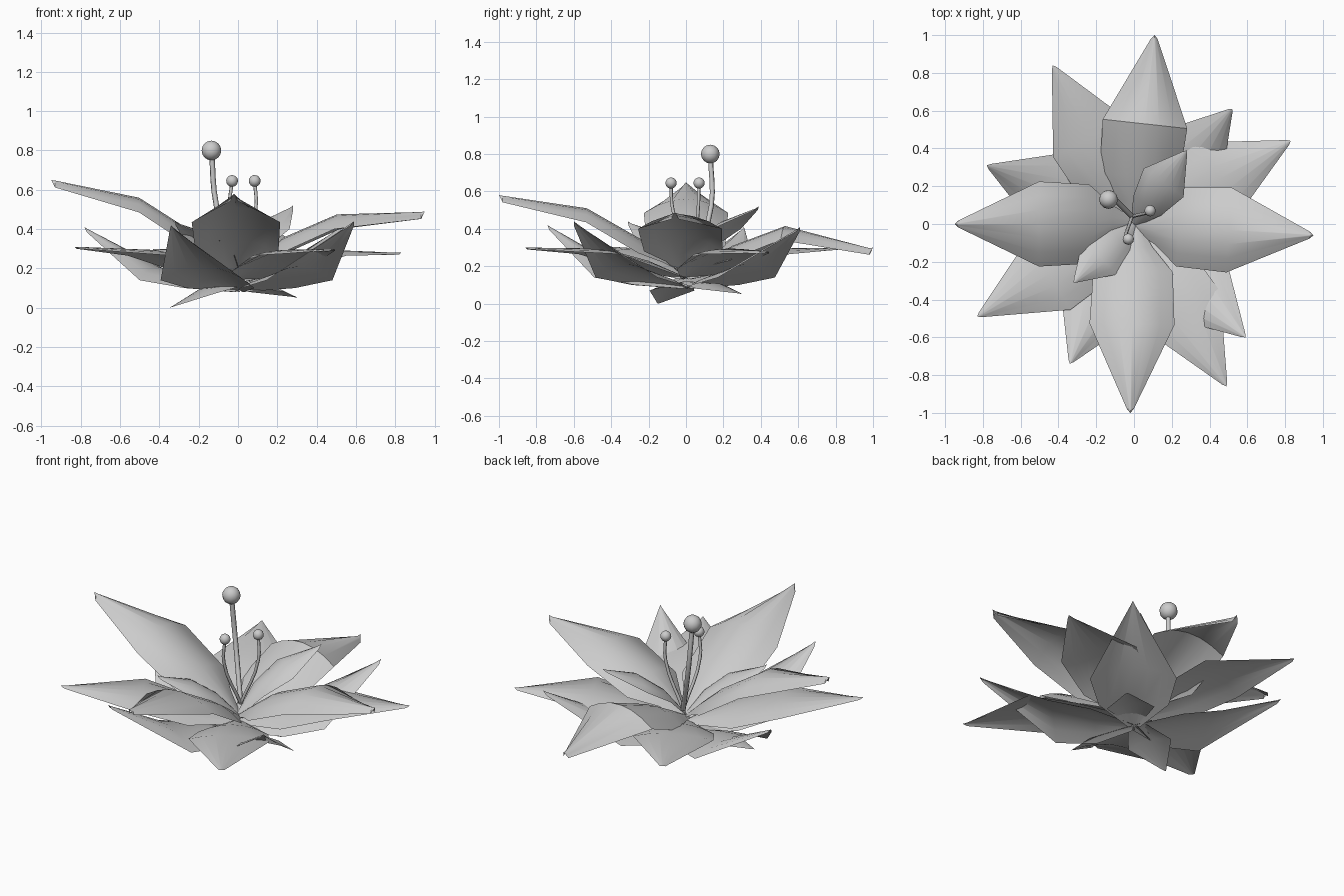
import bpy, bmesh, math
from mathutils import Vector

if "Cube" in bpy.data.objects:
    bpy.data.objects.remove(bpy.data.objects["Cube"])

COLS = 7


def petal(name, tip, rows):
    """Arched petal sheet. rows: (fraction to tip, half width, centre z, edge drop)."""
    length = math.hypot(tip[0], tip[1])
    d = Vector((tip[0] / length, tip[1] / length, 0))
    side = Vector((-d.y, d.x, 0))
    bm = bmesh.new()
    grid = []
    for f, hw, z, drop in rows:
        row = []
        for i in range(COLS):
            s = 2 * i / (COLS - 1) - 1
            p = d * (length * f) + side * (hw * s)
            p.z = z - drop * s * s
            row.append(bm.verts.new(p))
        grid.append(row)
    for a, b in zip(grid, grid[1:]):
        for i in range(COLS - 1):
            bm.faces.new((a[i], b[i], b[i + 1], a[i + 1]))
    end = bm.verts.new(tip)
    for i in range(COLS - 1):
        bm.faces.new((grid[-1][i], end, grid[-1][i + 1]))
    bmesh.ops.recalc_face_normals(bm, faces=bm.faces)
    if sum(fc.normal.z for fc in bm.faces) < 0:
        bmesh.ops.reverse_faces(bm, faces=bm.faces)
    finish(name, bm)


def finish(name, bm):
    me = bpy.data.meshes.new(name)
    bm.to_mesh(me)
    bm.free()
    ob = bpy.data.objects.new(name, me)
    bpy.context.collection.objects.link(ob)
    bpy.ops.object.select_all(action='DESELECT')
    ob.select_set(True)
    bpy.context.view_layer.objects.active = ob
    bpy.ops.object.shade_smooth_by_angle(angle=math.radians(35))


# Four large upper petals: tip, centre heights at quarter length and shoulder
large = {
    "left": ((-0.95, 0.0, 0.65), 0.39, 0.56),
    "right": ((0.95, -0.06, 0.49), 0.36, 0.475),
    "back": ((0.11, 1.0, 0.30), 0.31, 0.415),
    "front": ((-0.02, -1.0, 0.58), 0.35, 0.51),
}
for n, (tip, z1, z2) in large.items():
    petal("large_petal_" + n, tip, [
        (0.0, 0.03, 0.17, 0.01),
        (0.12, 0.10, 0.5 * (0.17 + z1), 0.04),
        (0.25, 0.21, z1, 0.08),
        (0.53, 0.225, z2, 0.075),
        (0.98, 0.018, tip[2] - 0.003, 0.035)])

# Four flat middle petals on the diagonals
middle = [(-0.43, 0.84, 0.30), (0.83, 0.44, 0.28), (-0.83, -0.49, 0.31), (0.49, -0.86, 0.30)]
for i, tip in enumerate(middle):
    petal(f"middle_petal_{i + 1}", tip, [
        (0.0, 0.03, 0.14, 0.01),
        (0.27, 0.19, 0.235, 0.05),
        (0.54, 0.22, 0.295, 0.03),
        (0.98, 0.015, tip[2], 0.01)])

# Four lower petals that bend upward at the shoulder
lower = [(-0.78, 0.31, 0.41), (0.52, 0.61, 0.41), (0.59, -0.60, 0.44), (-0.34, -0.74, 0.42)]
for i, tip in enumerate(lower):
    petal(f"lower_petal_{i + 1}", tip, [
        (0.0, 0.03, 0.09, 0.01),
        (0.26, 0.19, 0.15, 0.05),
        (0.53, 0.235, 0.21, 0.07),
        (0.98, 0.015, tip[2] - 0.01, 0.015)])

# Two small inner petals
for i, tip in enumerate([(0.28, 0.39, 0.52), (-0.32, -0.31, 0.44)]):
    k = tip[2]
    petal(f"inner_petal_{i + 1}", tip, [
        (0.0, 0.02, 0.18, 0.01),
        (0.25, 0.09, 0.18 + (k - 0.18) * 0.45, 0.03),
        (0.56, 0.13, 0.18 + (k - 0.18) * 0.78, 0.045),
        (0.96, 0.015, k - 0.01, 0.01)])

# Drooping sepals under the flower
for i, tip in enumerate([(-0.35, -0.15, 0.0), (0.30, 0.30, 0.05)]):
    petal(f"sepal_{i + 1}", tip, [
        (0.0, 0.04, 0.12, 0.01),
        (0.5, 0.13, 0.10 + tip[2] * 0.2, 0.03),
        (0.96, 0.012, tip[2] + 0.005, 0.0)])


# Stamens: curved stem with a round bulb on top
def stamen(name, path, radius, bulb):
    cu = bpy.data.curves.new(name + "_stem", 'CURVE')
    cu.dimensions = '3D'
    cu.bevel_depth = radius
    cu.bevel_resolution = 1
    cu.resolution_u = 4
    sp = cu.splines.new('BEZIER')
    sp.bezier_points.add(len(path) - 1)
    for bp, co in zip(sp.bezier_points, path):
        bp.co = co
        bp.handle_left_type = bp.handle_right_type = 'AUTO'
    bpy.context.collection.objects.link(bpy.data.objects.new(name + "_stem", cu))
    bm = bmesh.new()
    bmesh.ops.create_uvsphere(bm, u_segments=12, v_segments=8, radius=bulb)
    bmesh.ops.translate(bm, verts=bm.verts, vec=path[-1])
    finish(name + "_bulb", bm)


base = (-0.01, 0.04, 0.22)
stamen("tall_stamen", [base, (-0.11, 0.135, 0.52), (-0.135, 0.13, 0.80)], 0.014, 0.05)
stamen("front_stamen", [base, (-0.045, -0.07, 0.50), (-0.03, -0.08, 0.645)], 0.009, 0.03)
stamen("right_stamen", [base, (0.09, 0.065, 0.50), (0.085, 0.07, 0.645)], 0.009, 0.03)
